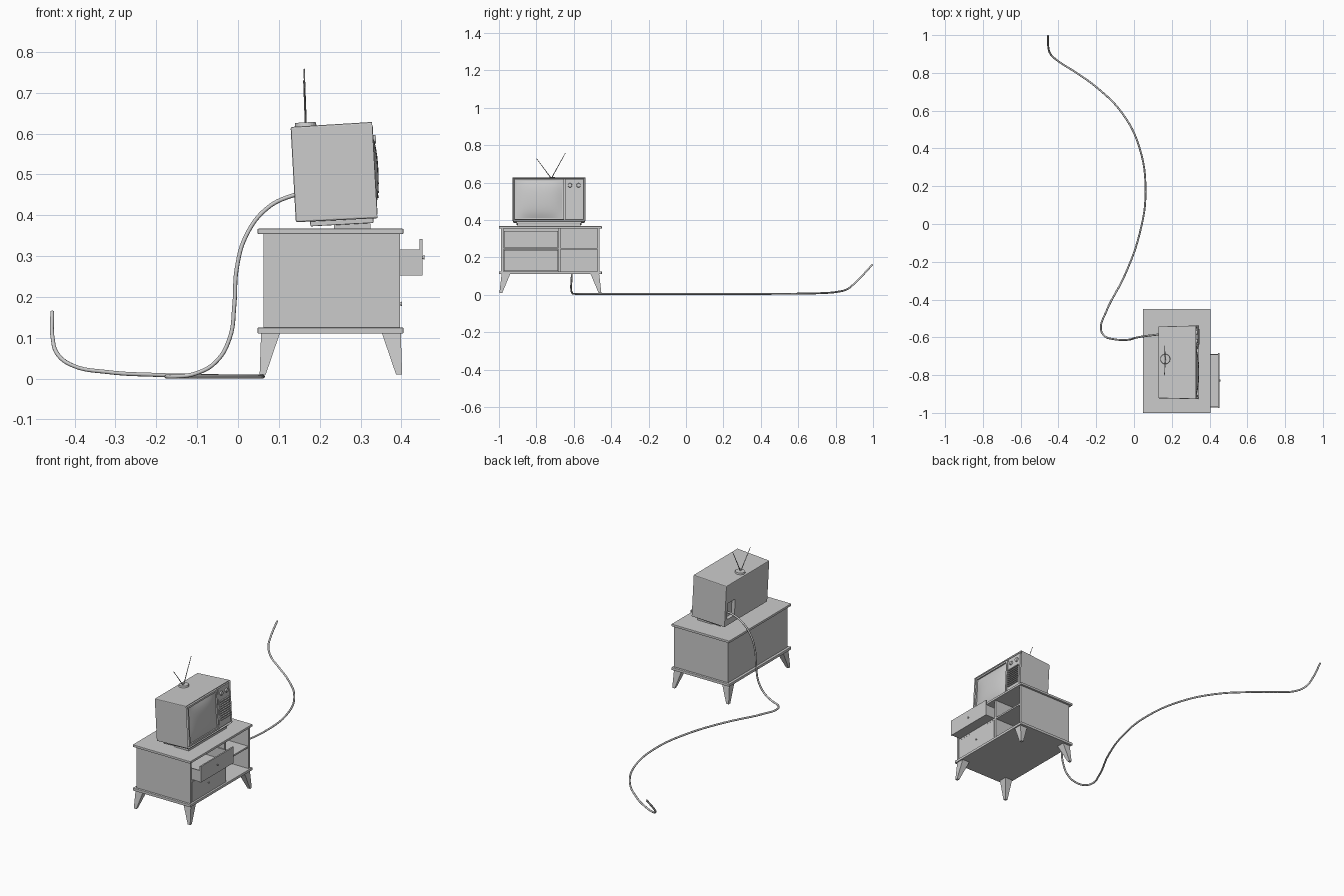
import bpy, bmesh, math
from mathutils import Matrix, Vector

if "Cube" in bpy.data.objects:
    bpy.data.objects.remove(bpy.data.objects["Cube"])

I = Matrix.Identity(4)
# Tilted frame of the television
TV = Matrix.Translation((0.235, -0.7325, 0.505)) @ Matrix.Rotation(-0.055, 4, 'Y')


def finish(name, bm, m=I, bevel=0, smooth=False):
    me = bpy.data.meshes.new(name)
    bmesh.ops.recalc_face_normals(bm, faces=bm.faces)
    bm.to_mesh(me)
    bm.free()
    ob = bpy.data.objects.new(name, me)
    bpy.context.collection.objects.link(ob)
    ob.matrix_world = m
    if smooth:
        for p in me.polygons:
            p.use_smooth = True
    if bevel:
        b = ob.modifiers.new("bevel", 'BEVEL')
        b.width, b.segments = bevel, 2
    return ob


def box_bm(lo, hi):
    bm = bmesh.new()
    bmesh.ops.create_cube(bm, size=1)
    for v in bm.verts:
        v.co = [lo[i] if v.co[i] < 0 else hi[i] for i in range(3)]
    return bm


def box(name, lo, hi, m=I, bevel=0):
    return finish(name, box_bm(lo, hi), m, bevel)


def rod(name, a, b, r1, r2, m=I, n=12):
    a, b = Vector(a), Vector(b)
    bm = bmesh.new()
    bmesh.ops.create_cone(bm, cap_ends=True, segments=n, radius1=r1, radius2=r2, depth=(b - a).length)
    q = (b - a).to_track_quat('Z', 'Y').to_matrix().to_4x4()
    bmesh.ops.transform(bm, verts=bm.verts, matrix=Matrix.Translation((a + b) / 2) @ q)
    return finish(name, bm, m)


# Cabinet shell
box("cabinet_top", (0.048, -1.0, 0.354), (0.405, -0.45, 0.367), bevel=0.002)
box("cabinet_bottom", (0.048, -1.0, 0.11), (0.405, -0.45, 0.125), bevel=0.002)
box("cabinet_back", (0.062, -0.988, 0.124), (0.072, -0.462, 0.355))
box("cabinet_side_left", (0.062, -0.988, 0.124), (0.397, -0.976, 0.355))
box("cabinet_side_right", (0.062, -0.474, 0.124), (0.397, -0.462, 0.355))
box("cabinet_divider", (0.07, -0.682, 0.124), (0.395, -0.67, 0.355))
box("cabinet_shelf", (0.07, -0.978, 0.241), (0.395, -0.472, 0.25))

# Splayed tapered legs
for sx, xn in ((-1, "rear"), (1, "front")):
    for sy, yn in ((-1, "left"), (1, "right")):
        bm = box_bm((-1, -1, 0.01), (1, 1, 0.111))
        for v in bm.verts:
            top = v.co.z > 0.05
            cx, cy, h = (0.148, 0.238, 0.023) if top else (0.167, 0.265, 0.0075)
            v.co.x = 0.2275 + sx * cx + h * v.co.x
            v.co.y = -0.725 + sy * cy + h * v.co.y
        finish(xn + "_leg_" + yn, bm)


# Drawers: open trays with a front panel and knob
def drawer(name, xf, z0, z1):
    y0, y1, zs = -0.974, -0.684, z1 - 0.026
    xb = xf - 0.29
    box(name + "_front", (xf - 0.008, y0, z0), (xf, y1, z1))
    box(name + "_floor", (xb, y0 + .003, z0 + .001), (xf - 0.006, y1 - .003, z0 + 0.007))
    box(name + "_side_left", (xb, y0 + .003, z0 + .001), (xf - 0.006, y0 + 0.009, zs))
    box(name + "_side_right", (xb, y1 - 0.009, z0 + .001), (xf - 0.006, y1 - .003, zs))
    box(name + "_back", (xb, y0 + .003, z0 + .001), (xb + 0.006, y1 - .003, zs))
    z = (z0 + z1) / 2
    rod(name + "_knob", (xf - .001, -0.829, z), (xf + 0.005, -0.829, z), 0.003, 0.006)


drawer("upper_drawer", 0.452, 0.252, 0.342)
drawer("lower_drawer", 0.397, 0.127, 0.239)

# Television casing: tapered box, recessed front, rear cable pocket
bm = box_bm((-0.1, -0.19, -0.118), (0.1, 0.19, 0.118))
for v in bm.verts:
    if v.co.x > 0:
        v.co.y *= 1.025
    else:
        v.co.z *= 0.99
bm.normal_update()
front = max(bm.faces, key=lambda f: f.calc_center_median().x)
edges = [e for e in bm.edges if e not in front.edges[:]]
bmesh.ops.bevel(bm, geom=edges, offset=0.004, segments=2, affect='EDGES', profile=0.5)
bm.normal_update()
front = max(bm.faces, key=lambda f: f.calc_center_median().x)
bmesh.ops.inset_region(bm, faces=[front], thickness=0.008)
front = max((f for f in bm.faces if f.normal.x > 0.9), key=lambda f: f.calc_area())
bmesh.ops.translate(bm, verts=front.verts[:], vec=(-0.010, 0, 0))
case = finish("television_case", bm, TV)
cut = box("pocket_cutter", (-0.13, 0.105, -0.08), (-0.08, 0.172, 0.012), TV)
cut.hide_render = True
cut.hide_viewport = True
mod = case.modifiers.new("pocket", 'BOOLEAN')
mod.object, mod.operation, mod.solver = cut, 'DIFFERENCE', 'EXACT'

# Bulging screen with surround
bm = bmesh.new()
bmesh.ops.create_grid(bm, x_segments=12, y_segments=12, size=1)
for v in bm.verts:
    u, w = v.co.x, v.co.y
    v.co = (0.093 + 0.016 * (1 - u ** 4 * .5 - u * u * .5) * (1 - w ** 4 * .5 - w * w * .5),
            -0.052 + 0.122 * u, 0.1 * w)
finish("screen", bm, TV, smooth=True)
for s, n in ((-1, "lower"), (1, "upper")):
    z = s * 0.104
    box("screen_rim_" + n, (0.089, -0.184, z - .005), (0.101, 0.08, z + .005), TV)
for y, n in ((-0.179, "left"), (0.075, "right")):
    box("screen_rim_" + n, (0.089, y - .005, -0.108), (0.101, y + .005, 0.108), TV)

# Control panel with speaker slats and dials
box("control_panel", (0.088, 0.085, -0.108), (0.099, 0.184, 0.108), TV)
for i in range(9):
    z = -0.066 + i * 0.0125
    box("speaker_slat", (0.098, 0.094, z - 0.003), (0.107, 0.176, z + 0.003), TV)
for y in (0.112, 0.158):
    rod("dial", (0.098, y, 0.075), (0.107, y, 0.075), 0.012, 0.01, TV, 16)

# Television plinth
box("television_base", (-0.065, -0.175, -0.129), (0.09, 0.175, -0.116), TV, 0.002)
box("television_foot", (0.235, -0.90, 0.366), (0.325, -0.565, 0.38))

# Rabbit-ear antenna
rod("antenna_base", (-0.063, 0.0175, 0.115), (-0.063, 0.0175, 0.126), 0.027, 0.025, TV, 24)
for n, tip in (("left", (0.161, -0.80, 0.73)), ("right", (0.162, -0.645, 0.758))):
    rod("antenna_rod_" + n, (0.166, -0.72, 0.622), tip, 0.0025, 0.0015, n=8)

# Power cable trailing over the floor
path = [(0.158, -0.582, .452), (0.13, -0.585, .447), (0.07, -0.592, .416), (0.02, -0.6, .35),
        (-0.003, -0.606, .27), (-0.009, -0.608, .18), (-0.02, -0.611, .10), (-0.055, -0.614, .04),
        (-0.105, -0.61, .012), (-0.155, -0.594, .005), (-0.175, -0.555, .005), (-0.15, -0.47, .005),
        (-0.046, -0.265, .005), (0.03, -0.05, .005), (0.061, 0.17, .005), (0.027, 0.41, .005),
        (-0.065, 0.59, .006), (-0.2, 0.725, .009), (-0.32, 0.81, .016), (-0.405, 0.865, .032),
        (-0.442, 0.9, .06), (-0.454, 0.94, .10), (-0.455, 0.998, .163)]
cu = bpy.data.curves.new("power_cable", 'CURVE')
cu.dimensions = '3D'
cu.bevel_depth, cu.bevel_resolution, cu.resolution_u = 0.005, 2, 6
cu.use_fill_caps = True
sp = cu.splines.new('BEZIER')
sp.bezier_points.add(len(path) - 1)
for p, c in zip(sp.bezier_points, path):
    p.co = c
    p.handle_left_type = p.handle_right_type = 'AUTO'
bpy.context.collection.objects.link(bpy.data.objects.new("power_cable", cu))
